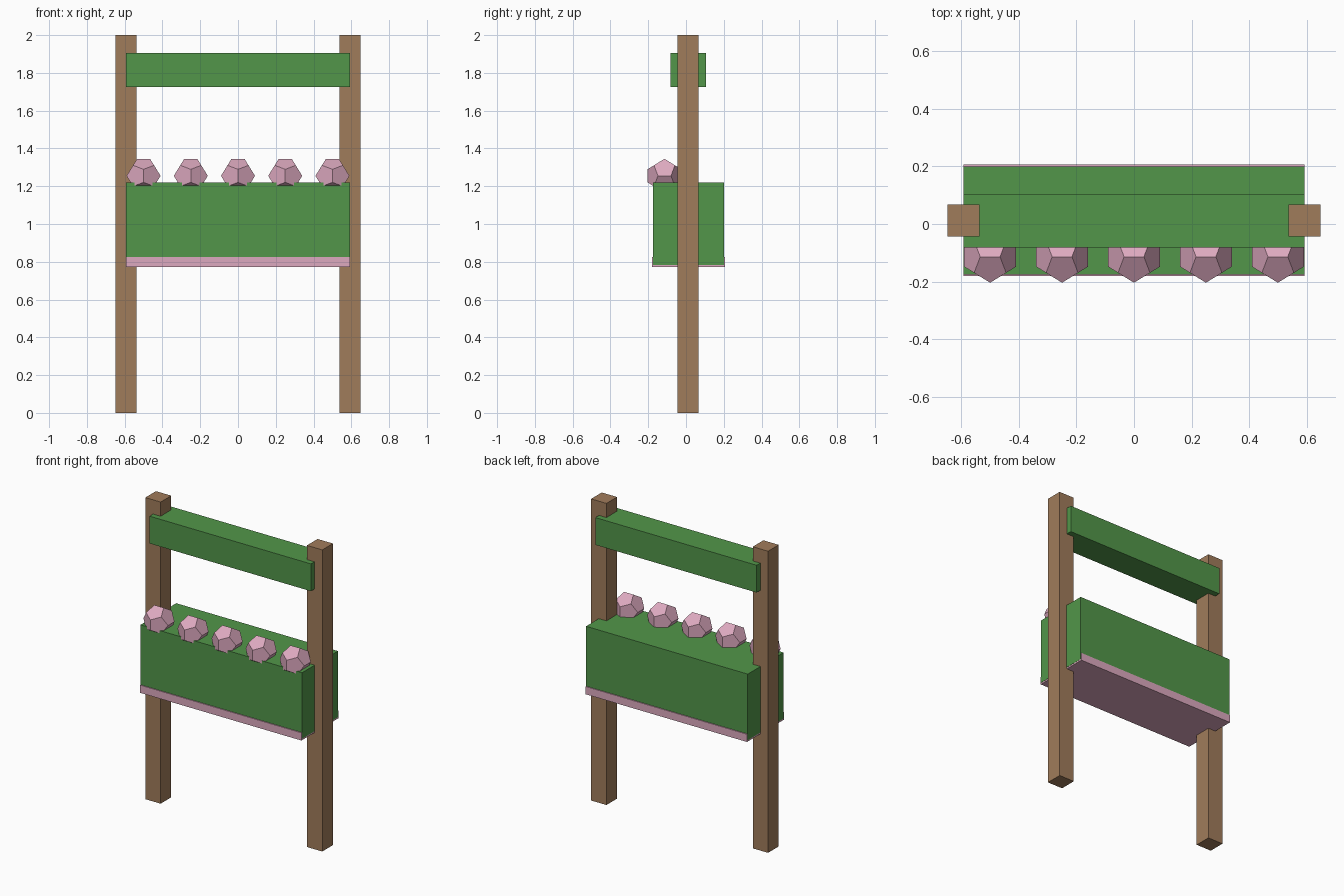
import bpy
import bmesh
from mathutils import Vector

cube = bpy.data.objects.get("Cube")
if cube:
    bpy.data.objects.remove(cube, do_unlink=True)


def make_material(name, srgb):
    color = [(c / 255) ** 2.2 for c in srgb] + [1.0]
    mat = bpy.data.materials.new(name)
    mat.use_nodes = True
    mat.diffuse_color = color
    mat.node_tree.nodes["Principled BSDF"].inputs["Base Color"].default_value = color
    return mat


green = make_material("leaf green", (83, 149, 75))
pink = make_material("blossom pink", (220, 168, 190))
brown = make_material("wood brown", (159, 123, 91))


def add_object(name, bm, mat, location=(0, 0, 0)):
    mesh = bpy.data.meshes.new(name)
    bmesh.ops.recalc_face_normals(bm, faces=bm.faces[:])
    bm.to_mesh(mesh)
    bm.free()
    mesh.materials.append(mat)
    obj = bpy.data.objects.new(name, mesh)
    obj.location = location
    bpy.context.collection.objects.link(obj)
    return obj


def box(name, low, high, mat):
    low, high = Vector(low), Vector(high)
    size, center = high - low, (low + high) / 2
    bm = bmesh.new()
    bmesh.ops.create_cube(bm, size=1)
    bmesh.ops.scale(bm, vec=size, verts=bm.verts)
    return add_object(name, bm, mat, center)


def dodecahedron(name, radius, location, mat):
    """Regular solid with a level ridge on top; radius is its half height."""
    phi = (1 + 5 ** 0.5) / 2
    s = radius / phi
    signs = (-1, 1)
    points = [(a, b, c) for a in signs for b in signs for c in signs]
    for a in signs:
        for b in signs:
            p, q = a / phi, b * phi
            points += [(p, 0, q), (0, q, p), (q, p, 0)]
    bm = bmesh.new()
    for p in points:
        bm.verts.new(Vector(p) * s)
    bmesh.ops.convex_hull(bm, input=bm.verts[:])
    # Merge the hull triangles into pentagons
    bmesh.ops.dissolve_limit(bm, angle_limit=0.05, verts=bm.verts[:], edges=bm.edges[:])
    return add_object(name, bm, mat, location)


# Upright posts
for side, x in (("left", 0.593), ("right", -0.593)):
    box(side + "_post", (x - 0.056, -0.044, 0), (x + 0.056, 0.067, 2), brown)

# Crossbeam
box("top_beam", (-0.592, -0.081, 1.725), (0.592, 0.105, 1.906), green)

# Planter and the trim under it
box("planter_box", (-0.593, -0.175, 0.783), (0.593, 0.2, 1.221), green)
box("planter_trim", (-0.592, -0.181, 0.773), (0.592, 0.206, 0.824), pink)

# Row of blossoms along the front rim
for i in range(5):
    dodecahedron(f"blossom_{i + 1}", 0.09, (-0.5 + 0.25 * i, -0.114, 1.255), pink)
